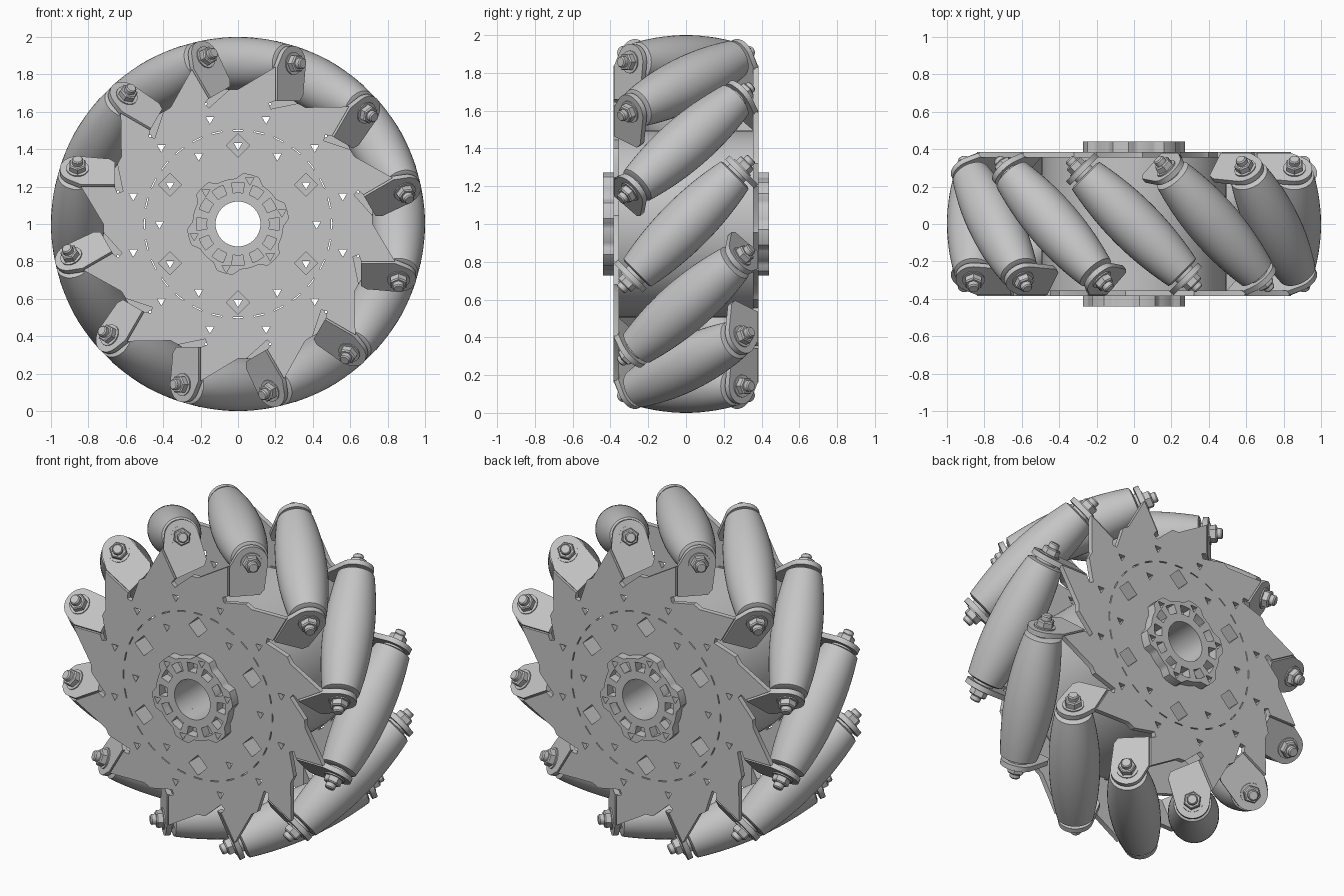
import bpy, bmesh, math
from mathutils import Matrix, Vector

cube = bpy.data.objects.get("Cube")
if cube:
    bpy.data.objects.remove(cube, do_unlink=True)

COUNT = 12
AXIS_R = 0.858      # distance of roller axes from wheel centre
PLATE_Y = 0.37
THICK = 0.03

grey = bpy.data.materials.new("light_grey")
grey.use_nodes = True
colour = (0.56, 0.56, 0.56, 1)
grey.diffuse_color = colour
grey.node_tree.nodes["Principled BSDF"].inputs["Base Color"].default_value = colour


def finish(mesh, angle=35):
    mesh.materials.clear()
    mesh.materials.append(grey)
    mesh.shade_smooth()
    mesh.set_sharp_from_angle(angle=math.radians(angle))
    return mesh


def slab(name, loops, depth):
    """Flat sheet in XY from an outline and hole loops, extruded along Z."""
    cu = bpy.data.curves.new(name, 'CURVE')
    cu.dimensions = '2D'
    cu.fill_mode = 'BOTH'
    cu.extrude = depth / 2
    for loop in loops:
        sp = cu.splines.new('POLY')
        sp.points.add(len(loop) - 1)
        for p, (x, y) in zip(sp.points, loop):
            p.co = (x, y, 0, 1)
        sp.use_cyclic_u = True
    ob = bpy.data.objects.new(name, cu)
    bpy.context.collection.objects.link(ob)
    dg = bpy.context.evaluated_depsgraph_get()
    mesh = bpy.data.meshes.new_from_object(ob.evaluated_get(dg))
    bpy.data.objects.remove(ob, do_unlink=True)
    mesh.name = name
    return finish(mesh)


def lathe(name, profile, segs, closed=False):
    """Turn (radius, height) points round Z."""
    bm = bmesh.new()
    pts = [bm.verts.new((r, 0, z)) for r, z in profile]
    edges = [bm.edges.new(e) for e in zip(pts, pts[1:])]
    if closed:
        edges.append(bm.edges.new((pts[-1], pts[0])))
    bmesh.ops.spin(bm, geom=pts + edges, cent=(0, 0, 0), axis=(0, 0, 1),
                   angle=math.tau, steps=segs, use_duplicate=False)
    bmesh.ops.remove_doubles(bm, verts=bm.verts, dist=1e-5)
    bmesh.ops.recalc_face_normals(bm, faces=bm.faces)
    mesh = bpy.data.meshes.new(name)
    bm.to_mesh(mesh)
    bm.free()
    return finish(mesh)


def place(name, mesh, matrix):
    ob = bpy.data.objects.new(name, mesh)
    bpy.context.collection.objects.link(ob)
    ob.matrix_world = Matrix.Translation((0, 0, 1)) @ matrix


def polar(r, deg):
    a = math.radians(deg)
    return r * math.cos(a), r * math.sin(a)


def circle(r, n, cx=0, cy=0, start=0):
    return [(cx + x, cy + y) for x, y in (polar(r, start + 360 * i / n) for i in range(n))]


def sector(r0, r1, mid, half, steps=3):
    angles = [mid - half + 2 * half * i / steps for i in range(steps + 1)]
    return [polar(r1, a) for a in angles] + [polar(r0, a) for a in reversed(angles)]


def frame(u, v, n, origin):
    m = Matrix((u, v, n)).transposed().to_4x4()
    m.translation = origin
    return m


# Local frames: facing = flat on the front, skew = along a roller axle
facing = frame((1, 0, 0), (0, 0, 1), (0, -1, 0), (0, 0, 0))
h = math.sqrt(0.5)
skew = frame((h, h, 0), (0, 0, 1), (h, -h, 0), (0, 0, AXIS_R))
flip = Matrix.Rotation(math.pi, 4, 'Z')


def small_hole(r, deg):
    return circle(0.026, 3, *polar(r, deg), start=-90)


# Saw-toothed side plates with all their openings
tooth = [(0.0, 0.72), (0.2, 0.84), (0.2, 0.66), (0.165, 0.645), (0.175, 0.615), (0.32, 0.645)]
outline = []
for k in range(COUNT):
    a = -math.tau * k / COUNT
    outline += [(x * math.cos(a) - y * math.sin(a), x * math.sin(a) + y * math.cos(a))
                for x, y in tooth]
loops = [outline, circle(0.12, 48)]
for k in range(12):
    loops.append(small_hole(0.58, 15 + 30 * k))
for k in range(6):
    loops.append(circle(0.062, 4, *polar(0.42, 30 + 60 * k)))
    loops.append(small_hole(0.42, 60 * k))
for k in range(28):
    loops.append(sector(0.498, 0.504, k * 360 / 28, 3.2))
plate = slab("side_plate", loops, THICK)

# Hub cap with six lobes and twelve pockets
cap_edge = []
for i in range(120):
    lobe = min(1, max(0, 0.3 + 1.2 * math.cos(math.radians(6 * (3 * i - 15)))))
    cap_edge.append(polar(0.243 + 0.03 * lobe, 3 * i))
cap_loops = [cap_edge, circle(0.12, 48)]
for k in range(12):
    cap_loops.append(sector(0.168, 0.222, 30 * k, 9))
for k in range(6):
    cap_loops.append(small_hole(0.243, 15 + 60 * k))
cap = slab("hub_cap", cap_loops, 0.055)

for side, turn in (("front", Matrix()), ("back", flip)):
    place(side + "_plate", plate, turn @ Matrix.Translation((0, -PLATE_Y, 0)) @ facing)
    place(side + "_hub_cap", cap, turn @ Matrix.Translation((0, -0.4125, 0)) @ facing)

# Inner drum and bore sleeve
inner = PLATE_Y - THICK / 2


def tube(name, r0, r1):
    mesh = lathe(name, [(r0, -inner), (r1, -inner), (r1, inner), (r0, inner)], 64, True)
    place(name, mesh, facing)


tube("inner_drum", 0.484, 0.494)
tube("bore_sleeve", 0.12, 0.15)

# Square spacers behind the diamond openings
spacer = slab("square_spacer", [circle(0.07, 4), circle(0.062, 4)], 2 * inner)
floor = slab("spacer_web", [circle(0.066, 4), circle(0.026, 3, start=-90)], 0.03)
for k in range(6):
    x, z = polar(0.42, 30 + 60 * k)
    spot = Matrix.Translation((x, 0, z)) @ facing
    place(f"square_spacer_{k}", spacer, spot)
    place(f"spacer_web_{k}", floor, spot)

# Barrel roller whose bulge follows the wheel rim
HALF = 0.372
profile = [(0, -HALF), (0.085, -HALF)]
for i in range(25):
    s = (HALF - 0.008) * (i / 12 - 1)
    profile.append((1 - math.sqrt(AXIS_R ** 2 + s * s / 2), s))
profile += [(0.085, HALF), (0, HALF)]
roller = lathe("roller", profile, 40)

# Bent tab, nut and axle end, all on the roller axis
lobe = [polar(0.095, a) for a in range(-10, 151, 10)]
tab = slab("tab", [[(-0.12, -0.02), (-0.12, -0.2), (0.05, -0.2), (0.075, -0.17)] + lobe], THICK)
washer = lathe("washer", [(0, 0.36), (0.06, 0.36), (0.06, 0.425), (0, 0.425)], 24)
nut = lathe("nut", [(0, 0.425), (0.05, 0.425), (0.05, 0.455), (0.043, 0.462), (0, 0.462)], 6)
axle = lathe("axle_end", [(0, 0.45), (0.03, 0.45), (0.03, 0.485), (0.024, 0.492), (0, 0.492)], 16)

for k in range(COUNT):
    spin = Matrix.Rotation(math.tau * k / COUNT, 4, 'Y')
    place(f"roller_{k}", roller, spin @ skew)
    for side, turn in (("front", Matrix()), ("back", flip)):
        base = spin @ turn @ skew
        place(f"{side}_tab_{k}", tab, base @ Matrix.Translation((0, 0, 0.403)))
        for part in (washer, nut, axle):
            place(f"{side}_{part.name}_{k}", part, base)
